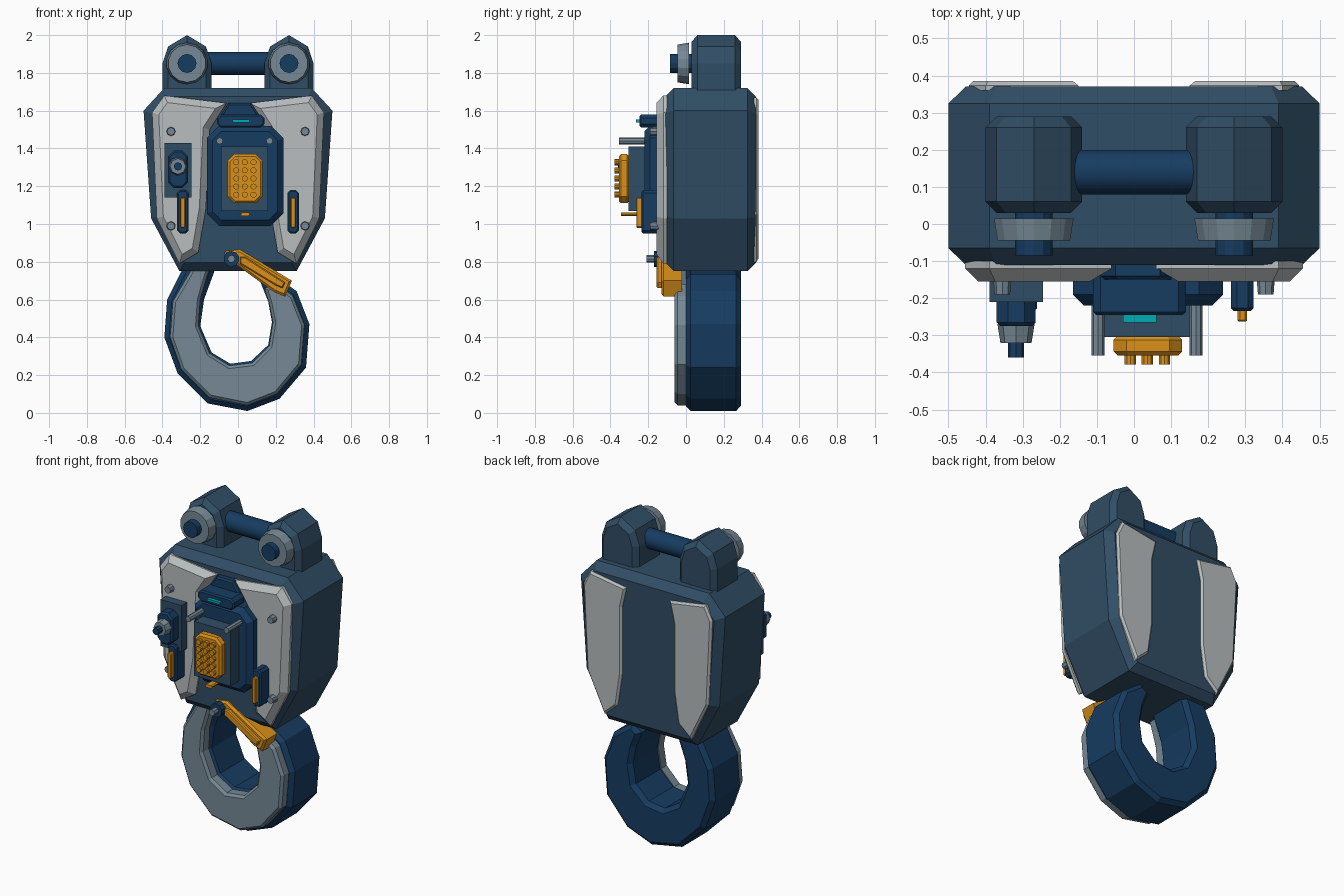
import bpy, bmesh
from math import pi, cos, sin
from mathutils import Matrix


def material(name, r, g, b):
    m = bpy.data.materials.new(name)
    m.diffuse_color = (r, g, b, 1)
    return m


SHELL = material("shell_blue", 0.03, 0.075, 0.13)
NAVY = material("deep_navy", 0.008, 0.045, 0.12)
STEEL = material("steel_grey", 0.18, 0.25, 0.30)
LIGHT = material("light_grey", 0.48, 0.51, 0.52)
ORANGE = material("orange", 0.70, 0.28, 0.01)
TEAL = material("teal", 0.0, 0.40, 0.45)


def finish(name, bm, mat):
    bmesh.ops.recalc_face_normals(bm, faces=bm.faces[:])
    me = bpy.data.meshes.new(name)
    bm.to_mesh(me)
    bm.free()
    me.materials.append(mat)
    ob = bpy.data.objects.new(name, me)
    bpy.context.collection.objects.link(ob)
    return ob


def prism(name, pts, y0, y1, mat, front=0.0, back=0.0):
    """Front-view outline (x, z) extruded from y0 (front) to y1, rims chamfered."""
    bm = bmesh.new()
    a = [bm.verts.new((x, y0, z)) for x, z in pts]
    b = [bm.verts.new((x, y1, z)) for x, z in pts]
    f, k = bm.faces.new(a), bm.faces.new(b)
    for i in range(len(pts)):
        j = (i + 1) % len(pts)
        bm.faces.new((a[i], a[j], b[j], b[i]))
    bmesh.ops.recalc_face_normals(bm, faces=bm.faces[:])
    rims = [(list(f.edges), front), (list(k.edges), back)]
    for edges, size in rims:
        if size:
            bmesh.ops.bevel(bm, geom=edges, offset=size, segments=1,
                            affect='EDGES', clamp_overlap=True)
    return finish(name, bm, mat)


def disc(name, x, z, y0, y1, r, mat, n=12, r_back=None):
    """Round or n-sided stub whose axis runs front to back."""
    bm = bmesh.new()
    m = Matrix.Translation((x, (y0 + y1) / 2, z)) @ Matrix.Rotation(pi / 2, 4, 'X')
    bmesh.ops.create_cone(bm, cap_ends=True, segments=n, radius1=r_back or r,
                          radius2=r, depth=y1 - y0, matrix=m)
    return finish(name, bm, mat)


def octagon(x0, x1, z0, z1, c):
    return [(x0 + c, z0), (x1 - c, z0), (x1, z0 + c), (x1, z1 - c),
            (x1 - c, z1), (x0 + c, z1), (x0, z1 - c), (x0, z0 + c)]


def box(x0, x1, z0, z1):
    return [(x0, z0), (x1, z0), (x1, z1), (x0, z1)]


def flip(pts, s):
    return [(s * x, z) for x, z in pts]


# Tapered main housing
half = [(0.31, 0.75), (0.46, 1.03), (0.50, 1.60), (0.39, 1.72)]
prism("housing", half + flip(half[::-1], -1), -0.11, 0.37, SHELL, 0.045, 0.045)

# Mirrored lugs, washers, pins, armour plates, screws and clips
lug = [(0.14, 1.68), (0.40, 1.68), (0.40, 1.85), (0.37, 1.94),
       (0.27, 2.0), (0.17, 1.94), (0.14, 1.85)]
front_plate = [(0.39, 1.68), (0.06, 1.64), (0.15, 1.50), (0.17, 1.08),
               (0.21, 0.85), (0.31, 0.79), (0.43, 1.03), (0.455, 1.59)]
back_plate = [(0.40, 1.67), (0.15, 1.63), (0.18, 1.50), (0.18, 1.08),
              (0.21, 0.88), (0.30, 0.80), (0.42, 1.05), (0.445, 1.58)]
for s, side in ((-1, "left"), (1, "right")):
    prism("lug_" + side, flip(lug, s), 0.03, 0.29, SHELL, 0.03, 0.03)
    disc("washer_" + side, s * 0.27, 1.85, -0.045, 0.015, 0.10, STEEL, 14, 0.11)
    disc("pin_head_" + side, s * 0.27, 1.85, -0.085, 0.04, 0.05, NAVY, 12)
    prism("front_plate_" + side, flip(front_plate, s), -0.155, -0.10, LIGHT, 0.035)
    prism("back_plate_" + side, flip(back_plate, s), 0.36, 0.385, LIGHT, 0, 0.012)
    for z, lvl in ((1.49, "upper"), (0.99, "lower")):
        disc(f"plate_screw_{lvl}_{side}", s * 0.355, z, -0.19, -0.14, 0.021, STEEL, 8, 0.025)
    c = s * 0.292
    prism("clip_" + side, octagon(c - 0.03, c + 0.03, 0.95, 1.18, 0.015),
          -0.235, -0.15, NAVY, 0.008)
    prism("clip_strip_" + side, octagon(c - 0.013, c + 0.013, 0.98, 1.14, 0.006),
          -0.263, -0.232, ORANGE, 0.004)
    disc("panel_screw_" + side, 0.035 + s * 0.132, 1.44, -0.355, -0.20, 0.018, STEEL, 8)

# Crossbar between the lugs
bm = bmesh.new()
bmesh.ops.create_cone(bm, cap_ends=True, segments=24, radius1=0.06, radius2=0.06,
                      depth=0.34, matrix=Matrix.Translation((0, 0.14, 1.85))
                      @ Matrix.Rotation(pi / 2, 4, 'Y'))
bar = finish("crossbar", bm, NAVY)
for p in bar.data.polygons:
    p.use_smooth = len(p.vertices) == 4

# Control panel stack
prism("panel_neck", [(-0.10, 1.45), (0.12, 1.45), (0.11, 1.58), (0.07, 1.64),
                     (-0.05, 1.64), (-0.09, 1.58)], -0.15, -0.10, NAVY, 0.01)
prism("panel_base", octagon(-0.165, 0.24, 0.99, 1.52, 0.065), -0.22, -0.10, NAVY, 0.03)
prism("panel_plate", box(-0.09, 0.16, 1.07, 1.41), -0.305, -0.21, SHELL)
prism("panel_visor", octagon(-0.11, 0.14, 1.51, 1.58, 0.02), -0.245, -0.14, NAVY, 0.008)
prism("status_light", box(-0.03, 0.06, 1.538, 1.552), -0.265, -0.24, TEAL)
prism("keypad", octagon(-0.055, 0.13, 1.11, 1.37, 0.035), -0.355, -0.30, ORANGE, 0.012, 0.012)
for i in range(3):
    for j in range(5):
        disc(f"key_{i}_{j}", -0.01 + i * 0.046, 1.155 + j * 0.043,
             -0.378, -0.35, 0.016, ORANGE, 10)
prism("panel_tab", octagon(0.015, 0.06, 1.042, 1.06, 0.006), -0.345, -0.21, ORANGE)

# Side valve on the left plate
prism("valve_base", box(-0.39, -0.245, 1.14, 1.43), -0.21, -0.12, SHELL)
prism("valve_block", octagon(-0.37, -0.265, 1.19, 1.39, 0.03), -0.275, -0.20, NAVY, 0.01)
disc("valve_nut", -0.318, 1.305, -0.32, -0.27, 0.042, STEEL, 8, 0.05)
disc("valve_stem", -0.318, 1.305, -0.36, -0.31, 0.022, NAVY, 8)

# Open hook: outer run from left shank to right tip, then back along the inside
hook_out = [(-0.28, 0.79), (-0.375, 0.60), (-0.39, 0.40), (-0.32, 0.21),
            (-0.16, 0.05), (0.05, 0.01), (0.22, 0.075), (0.36, 0.24),
            (0.378, 0.47), (0.31, 0.645), (0.18, 0.735)]
hook_in = [(0.12, 0.69), (0.16, 0.59), (0.18, 0.48), (0.16, 0.36), (0.07, 0.275),
           (-0.04, 0.26), (-0.14, 0.32), (-0.20, 0.46), (-0.18, 0.60), (-0.11, 0.79)]
prism("hook", hook_out + hook_in, 0.0, 0.29, NAVY, 0.025, 0.025)

# Grey facing on the front of the hook
face_out = [(-0.24, 0.77), (-0.345, 0.59), (-0.36, 0.40), (-0.30, 0.23),
            (-0.15, 0.08), (0.05, 0.04), (0.205, 0.10), (0.335, 0.255),
            (0.352, 0.465), (0.29, 0.62), (0.21, 0.68)]
face_in = [(0.14, 0.66), (0.165, 0.58), (0.185, 0.48), (0.165, 0.355), (0.075, 0.265),
           (-0.045, 0.25), (-0.15, 0.315), (-0.21, 0.46), (-0.20, 0.60), (-0.15, 0.77)]
prism("hook_facing", face_out + face_in, -0.06, 0.01, STEEL, 0.015)

# Safety latch across the hook mouth
prism("latch", [(-0.07, 0.855), (0.01, 0.865), (0.285, 0.70), (0.25, 0.615),
                (0.19, 0.64), (-0.01, 0.785), (-0.07, 0.82)], -0.13, -0.02, ORANGE, 0.012)
prism("latch_rib", [(0.01, 0.825), (0.04, 0.825), (0.25, 0.69), (0.235, 0.66),
                    (0.20, 0.675), (0.01, 0.79)], -0.155, -0.12, ORANGE, 0.006)
disc("latch_pivot", -0.035, 0.815, -0.17, -0.10, 0.042, NAVY, 10)
disc("latch_screw", -0.035, 0.815, -0.21, -0.16, 0.02, STEEL, 8)
